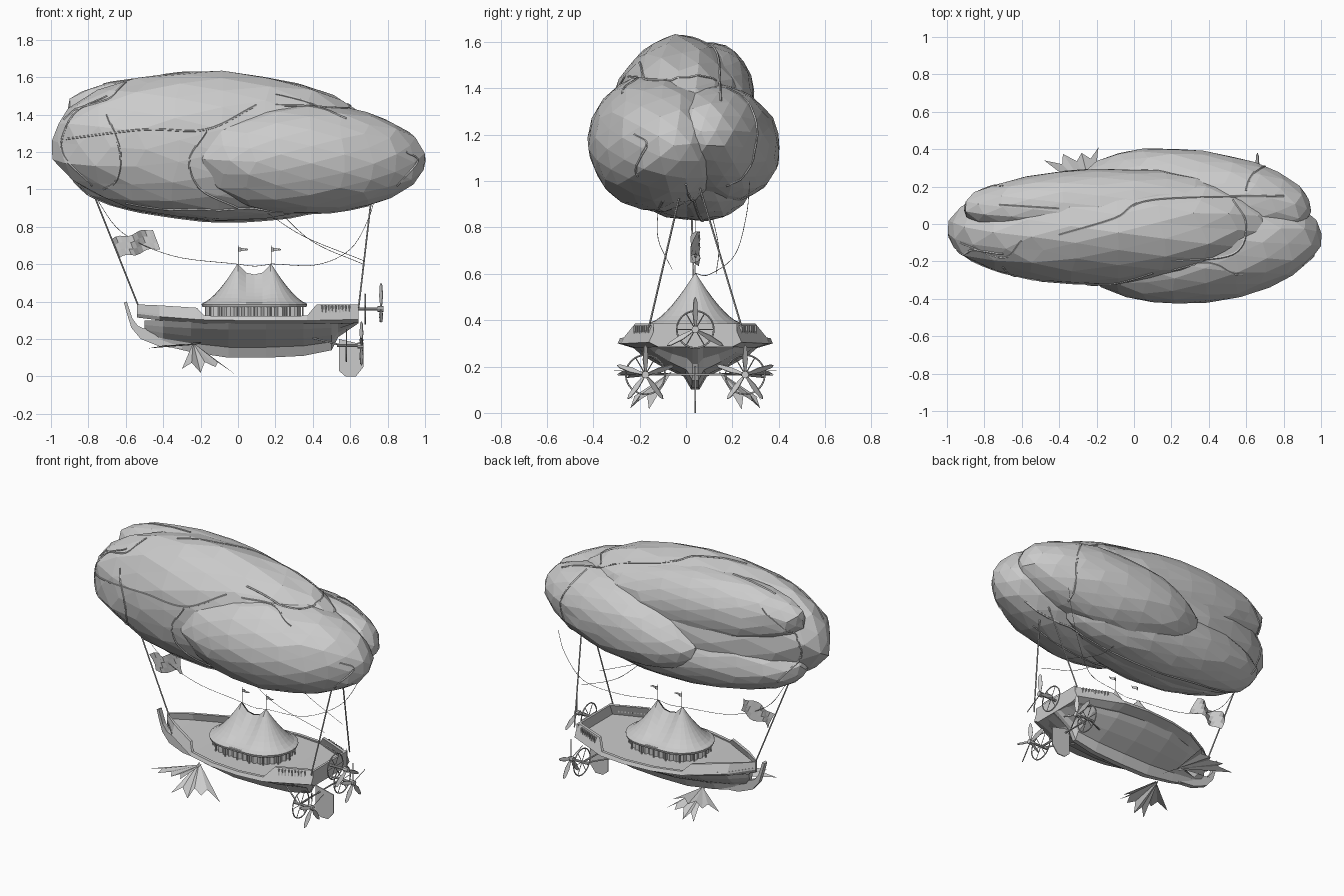
import bpy, bmesh, math, random
from mathutils import Vector, Matrix, Euler
from mathutils.bvhtree import BVHTree

if "Cube" in bpy.data.objects:
    bpy.data.objects.remove(bpy.data.objects["Cube"])

random.seed(4)
Y = 0.04  # centre line of the ship


def add(name, verts, faces):
    me = bpy.data.meshes.new(name)
    me.from_pydata([tuple(v) for v in verts], [], faces)
    bm = bmesh.new()
    bm.from_mesh(me)
    bmesh.ops.recalc_face_normals(bm, faces=bm.faces)
    bm.to_mesh(me)
    bm.free()
    ob = bpy.data.objects.new(name, me)
    bpy.context.collection.objects.link(ob)
    return ob


def loft(name, rows, closed=False, caps=False):
    n = len(rows[0])
    verts = [v for r in rows for v in r]
    faces = []
    for i in range(len(rows) - 1):
        for j in range(n if closed else n - 1):
            k = (j + 1) % n
            faces.append((i * n + j, i * n + k, (i + 1) * n + k, (i + 1) * n + j))
    if caps:
        faces += [tuple(range(n)), tuple(range(len(verts) - n, len(verts)))]
    return add(name, verts, faces)


def tube(name, pts, r, sides=5):
    pts = [Vector(p) for p in pts]
    rows = []
    for i, p in enumerate(pts):
        d = pts[min(i + 1, len(pts) - 1)] - pts[max(i - 1, 0)]
        q = d.to_track_quat('Z', 'Y')
        rows.append([p + q @ Vector((r * math.cos(a), r * math.sin(a), 0))
                     for a in (2 * math.pi * s / sides for s in range(sides))])
    return loft(name, rows, True, True)


def smooth_path(pts, steps=8):
    pts = [Vector(p) for p in pts]
    p = [2 * pts[0] - pts[1]] + pts + [2 * pts[-1] - pts[-2]]
    out = []
    for i in range(1, len(p) - 2):
        a, b, c, d = p[i - 1:i + 3]
        for s in range(steps):
            t = s / steps
            out.append(0.5 * (2 * b + (c - a) * t + (2 * a - 5 * b + 4 * c - d) * t * t
                              + (3 * b - a - 3 * c + d) * t ** 3))
    return out + [pts[-1]]


def plate(name, xz, y, th):
    return loft(name, [[(x, y - th / 2, z) for x, z in xz], [(x, y + th / 2, z) for x, z in xz]], True, True)


def box(name, c, size, rz=0):
    ob = add(name, [(x, y, z) for x in (-.5, .5) for y in (-.5, .5) for z in (-.5, .5)],
             [(0, 1, 3, 2), (4, 5, 7, 6), (0, 1, 5, 4), (2, 3, 7, 6), (0, 2, 6, 4), (1, 3, 7, 5)])
    ob.data.transform(Matrix.Translation(c) @ Matrix.Rotation(rz, 4, 'Z') @ Matrix.Diagonal((*size, 1)))


# Envelope: five low-poly lobes (centre, half sizes, rotation)
lobes = [((-.1, -.02, 1.23), (.905, .31, .4), (0, 2, 2)),
         ((.36, -.12, 1.165), (.645, .30, .295), (0, 1, 6)),
         ((.34, .15, 1.16), (.62, .245, .25), (0, -5, -8)),
         ((-.2, .11, 1.37), (.72, .185, .225), (0, 5, 2)),
         ((-.14, .07, 1.05), (.77, .23, .22), (0, 3, 2))]
av, af = [], []
for c, s, r in lobes:
    bm = bmesh.new()
    bmesh.ops.create_icosphere(bm, subdivisions=3, radius=1.005)
    bm.transform(Matrix.Rotation(.4, 4, 'X') @ Matrix.Rotation(math.pi / 2, 4, 'Y'))
    for v in bm.verts:
        v.co *= random.uniform(.975, 1.015)
    rot = Euler([math.radians(a) for a in r]).to_matrix().to_4x4()
    bm.transform(Matrix.Translation(c) @ rot @ Matrix.Diagonal((*s, 1)))
    o = len(av)
    bm.verts.index_update()
    av += [v.co.copy() for v in bm.verts]
    af += [[v.index + o for v in f.verts] for f in bm.faces]
    bm.free()
add("balloon_envelope", av, af)
bvh = BVHTree.FromPolygons(av, af)

# Net ropes draped on the envelope: 2D paths cast from a side
drapes = {
    'front': [[(-.7, 1.5), (-.88, 1.4), (-.94, 1.2), (-.78, 1.02)],
              [(-.92, 1.27), (-.5, 1.32), (-.17, 1.32), (.1, 1.45)],
              [(-.17, 1.31), (-.26, 1.15), (-.2, 1.0), (0, .9)],
              [(-.7, 1.4), (-.63, 1.2), (-.65, 1.05), (-.72, 1.0)],
              [(.2, 1.45), (.42, 1.44), (.58, 1.38)], [(.9, 1.2), (.96, 1.15), (.85, 1.02)]],
    'back': [[(-.7, 1.5), (-.86, 1.35), (-.9, 1.2), (-.78, 1.02)],
             [(.6, 1.4), (.7, 1.2), (.66, .98)]],
    'top': [[(-.93, -.1), (-.7, -.18), (-.6, -.09)], [(-.4, -.06), (-.1, .03), (.1, .13), (.8, .15)],
            [(.53, .13), (.6, 0), (.53, -.16), (.2, -.2)], [(-.72, .1), (-.4, .08)]],
    'below': [[(-.85, 0), (-.4, .07), (.2, .06), (.85, 0)], [(-.6, -.1), (-.1, -.18), (.7, -.1)]]}
cast = {'front': (lambda a, b: (a, -2, b), (0, 1, 0)), 'back': (lambda a, b: (a, 2, b), (0, -1, 0)),
        'top': (lambda a, b: (a, b, 3), (0, 0, -1)), 'below': (lambda a, b: (a, b, 0), (0, 0, 1))}
for side, paths in drapes.items():
    f, d = cast[side]
    for path in paths:
        pts = [bvh.ray_cast(Vector(f(p.x, p.y)), Vector(d))[0] for p in smooth_path([(a, b, 0) for a, b in path])]
        tube("net_rope", [p for p in pts if p], .006)

# Hull: keel stations (x, half width, keel height)
hull = [(-.5, .02, .2), (-.4, .11, .165), (-.25, .2, .13), (-.05, .275, .1), (.15, .29, .1),
        (.35, .27, .11), (.5, .22, .14), (.535, .2, .21), (.645, .19, .285)]
sec = [(1, 0), (.8, .25), (.5, .5), (.17, .72), (.06, 1)]
loft("hull", [[(x, Y + s * w * k, .3 + (zk - .3) * t)
               for s, half in ((-1, sec), (1, sec[::-1])) for k, t in half] for x, w, zk in hull], caps=True)

# Deck and bulwark: (x, half width, rim height, bulwark top)
rim = [(-.54, .01, .335, .385), (-.42, .13, .32, .38), (-.22, .25, .305, .367), (-.18, .275, .303, .325),
       (0, .32, .3, .322), (.2, .335, .3, .322), (.37, .32, .3, .325), (.42, .298, .3, .385), (.645, .2, .305, .385)]
loft("deck", [[(x, Y - w, z), (x, Y - .8 * w, z - .02), (x, Y + .8 * w, z - .02), (x, Y + w, z),
               (x, Y + .97 * w, z + .012), (x, Y - .97 * w, z + .012)] for x, w, z, t in rim], True, True)
for s in (-1, 1):
    loft("bulwark", [[(x, Y + s * w, z), (x, Y + s * (w - (t - z) * .45) if w > .05 else Y + s * w, t),
                      (x, Y + s * max(w - (t - z) * .45 - .02, 0), t), (x, Y + s * max(w - .025, 0), z)]
                     for x, w, z, t in rim], True, True)
    for i in range(9):
        x = .45 + i * .018
        box("rail_slat", (x, Y + s * (.268 - (x - .42) * .436), .357), (.007, .022, .042), -s * .41)
box("stern_rail", (.638, Y, .345), (.014, .36, .08))

# Curled prow
plate("prow", [(-.61, .395), (-.595, .4), (-.565, .31), (-.535, .27), (-.5, .255), (-.46, .265), (-.435, .31),
               (-.3, .3), (-.3, .15), (-.42, .16), (-.52, .2), (-.57, .26), (-.595, .34)], Y, .03)

# Leaf-shaped fins at the bow: fans of pointed blades
for s in (-1, 1):
    for apex, tips in [((-.22, .1, .17), [(-.48, .3, .15), (-.38, .335, .16), (-.28, .34, .165), (-.19, .37, .185)]),
                       ((-.24, .1, .18), [(-.3, .31, .04), (-.2, .28, .02), (-.12, .25, .05), (-.02, .2, .015)])]:
        a = Vector(apex)
        tv = [Vector(t) for t in tips]
        edge = [tv[0]]
        for p, q in zip(tv, tv[1:]):
            edge += [a.lerp((p + q) / 2, .78) + Vector((0, .01, .01)), q]
        add("bow_fin", [(v.x, Y + s * v.y, v.z) for v in [a] + edge],
            [(0, i, i + 1) for i in range(1, len(edge))])

# Rudder
plate("rudder", [(.54, .2), (.54, .03), (.575, 0), (.63, 0), (.67, .05), (.67, .17)], Y, .006)


# Propellers with guard ring, spokes, shaft and twisted blades
def propeller(x, y, z, shaft, blades, ring_r, blade_r, gap):
    c = Vector((x, y, z))
    tube("propeller_shaft", [(x - shaft, y, z), (x + gap + .01, y, z)], .008, 8)
    tube("propeller_hub", [(x + gap - .02, y, z), (x + gap + .012, y, z)], .016, 8)
    circ = [c + Vector((0, ring_r * math.cos(a), ring_r * math.sin(a)))
            for a in (math.pi * i / 12 for i in range(25))]
    tube("guard_ring", circ, .004)
    for i in range(0, 24, 4):
        tube("guard_spoke", [c, circ[i]], .0025, 4)
    for i in range(blades):
        m = Matrix.Translation((x + gap, y, z)) @ Matrix.Rotation(2 * math.pi * i / blades, 4, 'X') @ Matrix.Rotation(.7, 4, 'Z')
        shape = [(0, -.005, .01), (0, -.014, blade_r * .5), (0, -.009, blade_r * .9), (0, 0, blade_r),
                 (0, .009, blade_r * .9), (0, .014, blade_r * .5), (0, .005, .01)]
        loft("propeller_blade", [[m @ (Vector(p) + Vector((d, 0, 0))) for p in shape] for d in (-.002, .002)], True, True)


propeller(.68, Y, .36, .05, 3, .08, .14, .085)
for s in (-1, 1):
    propeller(.58, Y + s * .215, .165, .05, 5, .085, .13, .08)
    tube("propeller_strut", [(.38, Y + s * .1, .21), (.56, Y + s * .215, .165)], .005)
tube("propeller_beam", [(.57, Y - .215, .165), (.57, Y + .215, .165)], .005)

# Tent: stadium plan around two mast positions
MX = (-.0, .175)


def stadium(r, seg=12, mid=4):
    out = []
    for k, x0 in ((0, MX[1]), (1, MX[0])):
        for i in range(seg + 1):
            a = -math.pi / 2 + k * math.pi + math.pi * i / seg
            out.append((x0, r * math.cos(a), r * math.sin(a)))
        for i in range(1, mid):
            x = MX[1 - k] + (MX[k] - MX[1 - k]) * i / mid
            out.append((x, 0, r if k == 0 else -r))
    return out


roof = []
for i in range(9):
    t = i / 8
    row = []
    for x0, dx, dy in stadium(.19 * (1 - t) + .004):
        u = (x0 - MX[0]) / (MX[1] - MX[0])
        peak = .545 + .055 * abs(2 * u - 1) ** 2.5
        row.append((x0 + dx, Y + dy, .39 + (peak - .39) * t ** 1.45))
    roof.append(row)
loft("tent_roof", roof, True)
loft("tent_valance", [[(x + dx, Y + dy, z) for x, dx, dy in stadium(r)]
                      for r, z in ((.19, .392), (.195, .385), (.19, .37), (.18, .372), (.18, .39))], True)
wall = [stadium(.15 + .014 * (i % 2), 24, 10) for i in range(2)]
loft("tent_curtain", [[(x + dx, Y + dy, z) for x, dx, dy in [wall[j % 2][j] for j in range(len(wall[0]))]]
                      for z in (.305, .385)], True)
for x, dx, dy in stadium(.172, 6, 2):
    tube("tent_post", [(x + dx, Y + dy, .305), (x + dx, Y + dy, .39)], .005)
for x in MX:
    x += .002
    tube("tent_mast", [(x, Y, .58), (x, Y, .7)], .0015, 4)
    loft("pennant", [[(x + i * .013, Y + .006 * math.sin(i * 1.7), .69 - i * .002),
                      (x + i * .013, Y + .006 * math.sin(i * 1.7), .667 + i * .002)] for i in range(5)])

# Bow banner on the forward stay
loft("bow_banner", [[(-.675 + .22 * i / 10 + j * .013, Y + .022 * math.sin(i * .9 + j * .8),
                      .735 - j * .034 + .055 * i / 10 + .008 * math.sin(i * 1.1)) for j in range(4)] for i in range(11)])

# Suspension ropes and sagging lines
tube("bow_stay", [(-.53, Y, .37), (-.79, Y - .02, 1.02)], .0045)
for s in (-1, 1):
    tube("stern_stay", [(.645, Y + s * .2, .37), (.715, Y - .02 + s * .04, .97)], .0045)
lines = [[(-.77, Y, .97), (-.62, Y, .77), (-.35, Y, .645), (0, Y, .6)],
         [(.175, Y, .602), (.42, Y + .06, .597), (.6, Y + .17, .68), (.7, Y + .22, .85), (.74, Y + .235, 1.0)],
         [(.12, -.12, .9), (.35, -.12, .75), (.67, -.06, .62)],
         [(.2, .1, .9), (.4, .14, .72), (.67, .13, .6)], [(0, Y, .6), (.09, Y, .59), (.175, Y, .6)]]
for pts in lines:
    tube("slack_line", smooth_path(pts, 6), .0015, 4)
